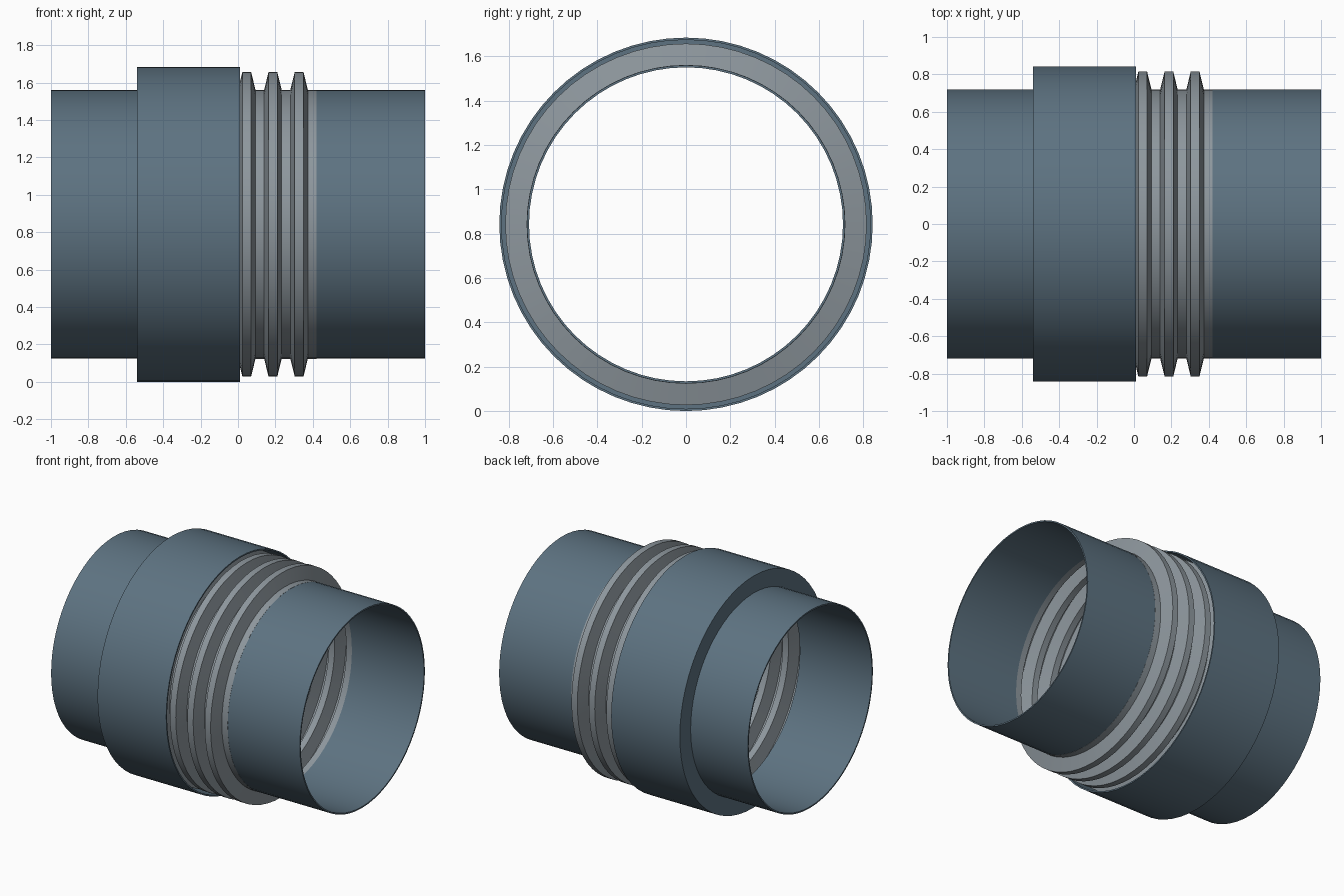
import bpy, bmesh
from math import cos, sin, tau, radians

if "Cube" in bpy.data.objects:
    bpy.data.objects.remove(bpy.data.objects["Cube"])

AXIS_Z = 0.842
SIDES = 64


def material(name, rgb):
    m = bpy.data.materials.new(name)
    m.diffuse_color = (*rgb, 1)
    m.use_nodes = True
    m.node_tree.nodes["Principled BSDF"].inputs["Base Color"].default_value = m.diffuse_color
    return m


def revolve(name, profile, mat):
    """Spin a closed (x, radius) profile around the horizontal axis."""
    bm = bmesh.new()
    rings = [[bm.verts.new((x, r * cos(tau * i / SIDES), AXIS_Z + r * sin(tau * i / SIDES)))
              for x, r in profile] for i in range(SIDES)]
    n = len(profile)
    for i in range(SIDES):
        a, b = rings[i], rings[(i + 1) % SIDES]
        for j in range(n):
            k = (j + 1) % n
            bm.faces.new((a[j], a[k], b[k], b[j]))
    bmesh.ops.recalc_face_normals(bm, faces=bm.faces[:])
    me = bpy.data.meshes.new(name)
    bm.to_mesh(me)
    bm.free()
    me.materials.append(mat)
    ob = bpy.data.objects.new(name, me)
    bpy.context.collection.objects.link(ob)
    bpy.ops.object.select_all(action='DESELECT')
    ob.select_set(True)
    bpy.context.view_layer.objects.active = ob
    bpy.ops.object.shade_smooth_by_angle(angle=radians(20))
    return ob


steel = material("painted_steel", (0.11, 0.17, 0.22))
bright = material("bellows_metal", (0.27, 0.31, 0.34))

# Pipe ends
for side, s in (("left", -1), ("right", 1)):
    revolve(side + "_pipe", [(s * 1.0, 0.708), (s * 1.0, 0.718),
                             (s * 0.42, 0.718), (s * 0.42, 0.708)], steel)

# Bellows: six trapezoid convolutions, each followed by a flat valley
LOW, HIGH, PITCH, WALL = 0.719, 0.815, 0.14, 0.008
outer = [(-0.42, LOW)]
for c in range(6):
    x = -0.42 + c * PITCH
    outer += [(x + PITCH * f, r) for f, r in
              ((1 / 6, HIGH), (1 / 2, HIGH), (2 / 3, LOW), (1, LOW))]
inner = [(x, r - WALL) for x, r in reversed(outer)]
revolve("bellows", outer + inner, bright)

# Protective sleeve with a closing ring on the left, open on the right
revolve("sleeve", [(-0.54, 0.718), (-0.54, 0.842), (0.012, 0.842),
                   (0.012, 0.832), (-0.53, 0.832), (-0.53, 0.718)], steel)
